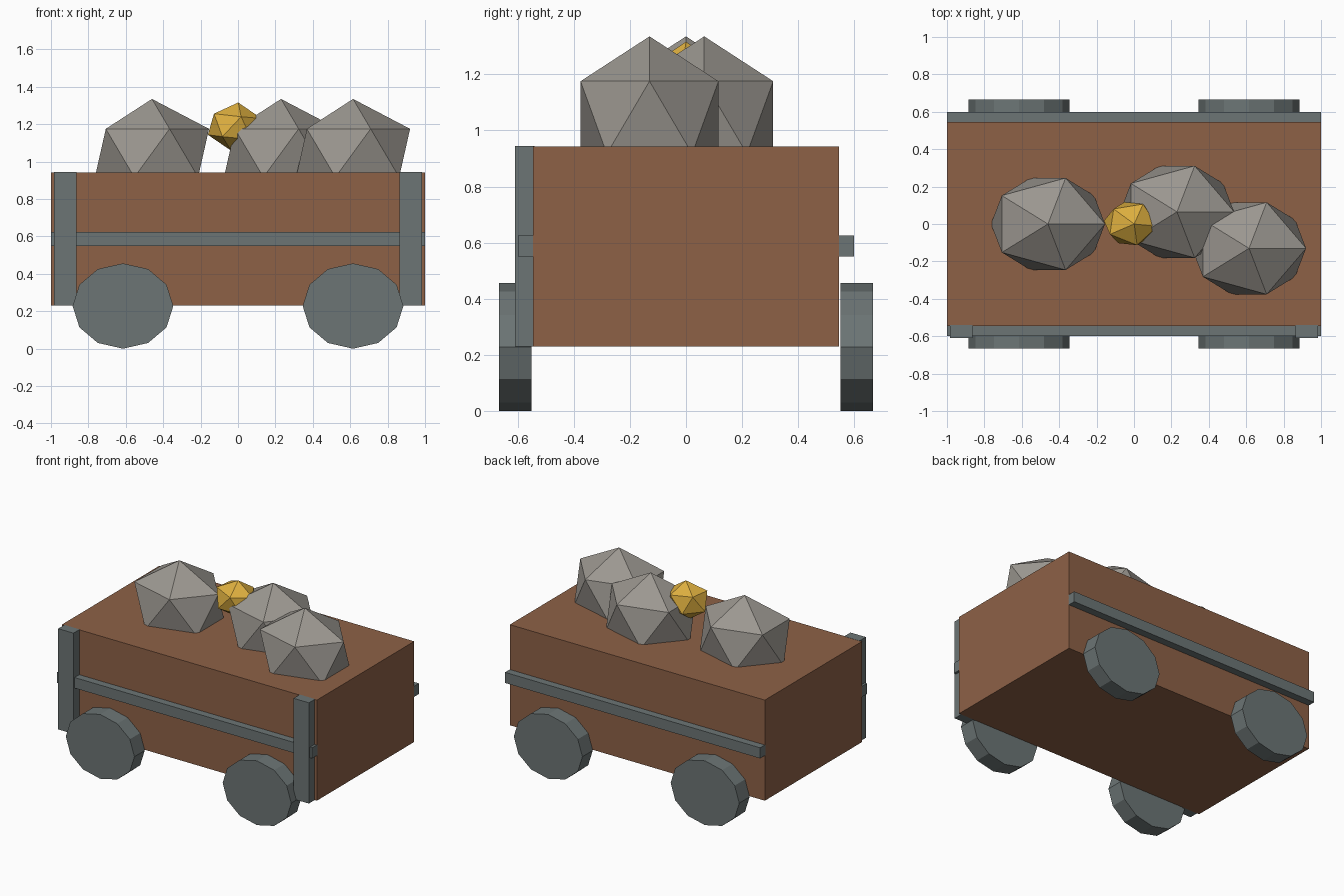
import bpy
from math import radians, tau
from mathutils import Euler, Matrix, Vector

cube = bpy.data.objects.get("Cube")
if cube:
    bpy.data.objects.remove(cube, do_unlink=True)

STRETCH = 1.18  # rocks, nugget and wheels are longer along x


def material(name, rgb):
    mat = bpy.data.materials.new(name)
    mat.use_nodes = True
    mat.diffuse_color = (*rgb, 1)
    bsdf = next(n for n in mat.node_tree.nodes if n.type == "BSDF_PRINCIPLED")
    bsdf.inputs["Base Color"].default_value = (*rgb, 1)
    return mat


wood = material("brown wood", (0.27, 0.12, 0.062))
iron = material("grey iron", (0.15, 0.178, 0.178))
stone = material("warm grey stone", (0.33, 0.31, 0.28))
gold = material("gold", (0.73, 0.43, 0.05))


def finish(name, mat):
    obj = bpy.context.object
    obj.name = name
    obj.data.materials.append(mat)
    return obj


def box(name, mat, low, high):
    low, high = Vector(low), Vector(high)
    bpy.ops.mesh.primitive_cube_add(size=1, location=(low + high) / 2)
    obj = finish(name, mat)
    obj.data.transform(Matrix.Diagonal((high - low).to_4d()))
    return obj


def wheel(name, x, y):
    radius = 0.228
    bpy.ops.mesh.primitive_cylinder_add(vertices=12, radius=radius, depth=0.116,
                                        location=(x, y, radius))
    obj = finish(name, iron)
    obj.data.transform(Matrix.Diagonal((STRETCH, 1, 1, 1))
                       @ Matrix.Rotation(tau / 4, 4, "X"))


def lump(name, mat, radius, location, turn=(0, 0, 0)):
    bpy.ops.mesh.primitive_ico_sphere_add(subdivisions=1, radius=radius, location=location)
    obj = finish(name, mat)
    obj.data.transform(Matrix.Diagonal((STRETCH, 1, 1, 1))
                       @ Euler(turn).to_matrix().to_4x4())


# Solid wooden cart body
box("cart_body", wood, (-1, -0.545, 0.23), (1, 0.545, 0.943))

# Iron rails along both long sides
box("front_rail", iron, (-1, -0.598, 0.55), (1, -0.54, 0.625))
box("back_rail", iron, (-1, 0.54, 0.55), (1, 0.598, 0.625))

# Iron corner posts on the front only, and wheels at all four corners
for side, sx in (("left", 1), ("right", -1)):
    inner, outer = sorted((sx * 0.863, sx * 0.983))
    box(f"front_{side}_post", iron, (inner, -0.61, 0.23), (outer, -0.54, 0.944))
    for end, sy in (("front", -1), ("back", 1)):
        wheel(f"{end}_{side}_wheel", sx * 0.615, sy * 0.608)

# Load of rocks, sunk into the top
for i, (x, y) in enumerate(((-0.46, 0), (0.23, 0.065), (0.615, -0.13)), 1):
    lump(f"rock_{i}", stone, 0.289, (x, y, 1.046))

# Gold nugget, slightly tilted
lump("gold_nugget", gold, 0.13, (-0.0175, 0.002, 1.187), (0, radians(7), radians(-7)))
